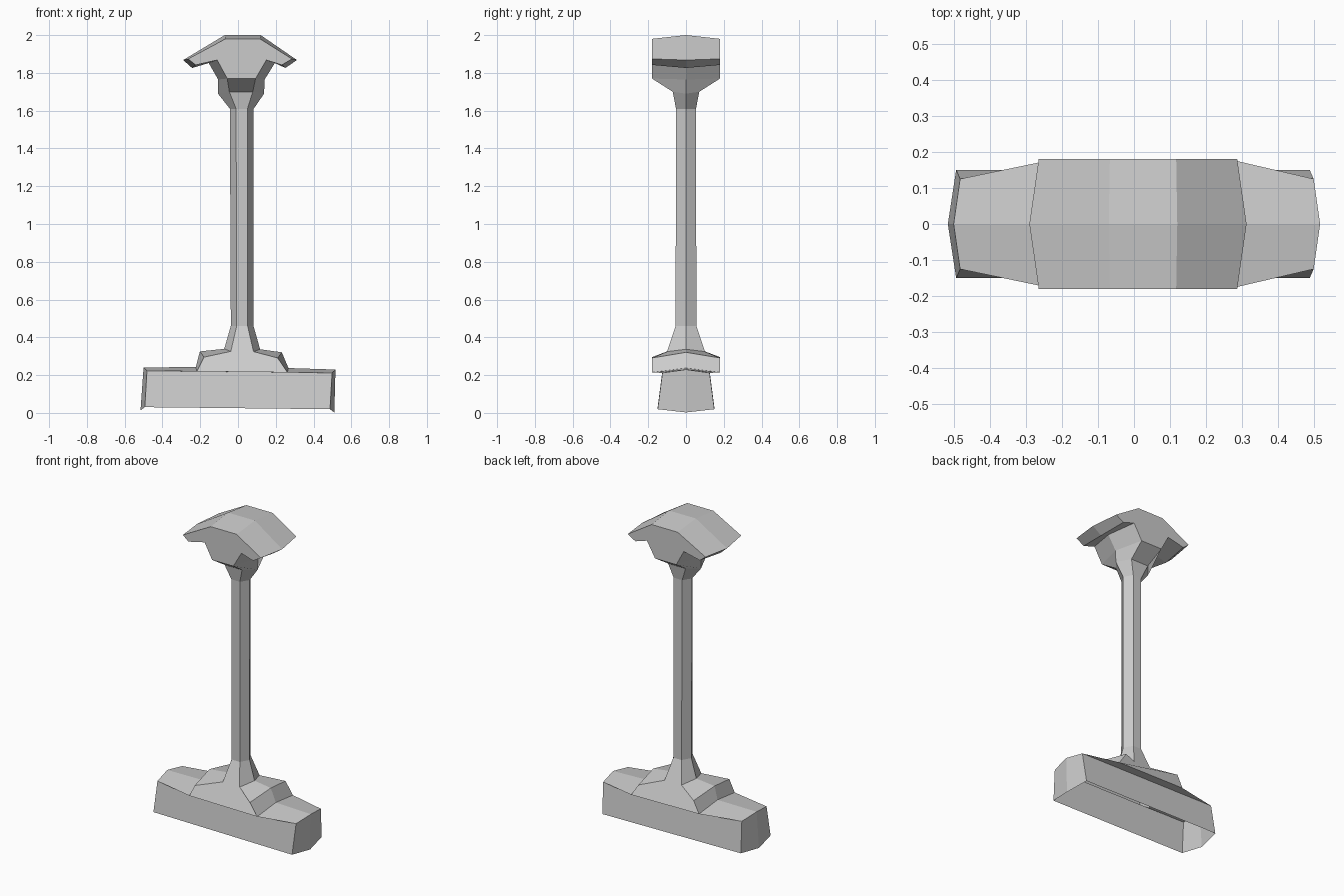
import bpy, bmesh

if "Cube" in bpy.data.objects:
    bpy.data.objects.remove(bpy.data.objects["Cube"])

# Levels from foot to top:
# (ridge half-width, ridge z, edge half-width, edge y, edge z, centre x)
LEVELS = [
    (.513, .008, .490, .150, .025, -.003),   # 0 foot bottom
    (.508, .235, .490, .125, .217, .008),    # 1 foot top
    (.245, .240, .240, .180, .217, .022),    # 2 step bottom
    (.217, .323, .195, .180, .293, .015),    # 3 step top
    (.095, .338, .060, .100, .325, .022),    # 4 flare
    (.060, .460, .029, .055, .460, .022),    # 5 pole bottom
    (.063, 1.61, .030, .053, 1.61, .020),    # 6 pole top
    (.122, 1.69, .062, .070, 1.70, .016),    # 7 neck
    (.123, 1.765, .075, .180, 1.77, .018),   # 8 neck block
    (.175, 1.852, .130, .180, 1.868, .020),  # 9 under the wing
    (.247, 1.826, .228, .180, 1.842, .004),  # 10 wing tip, lower
    (.301, 1.868, .275, .180, 1.874, .011),  # 11 wing tip, upper
    (.095, 2.00, .092, .180, 1.98, .025),    # 12 crown
]


def build(name, first, last, walls, closed_top=False):
    """walls: runs of levels, each run making one flat-shaded front/back face."""
    bm = bmesh.new()
    ridge, edge = {}, {}
    for i in range(first, last + 1):
        rw, rz, ew, ey, ez, c = LEVELS[i]
        tilt = .011 if rz < .4 else 0
        for s in (-1, 1):
            ridge[i, s] = bm.verts.new((c + s * rw, 0, rz - tilt * s * rw))
            for t in (-1, 1):
                edge[i, s, t] = bm.verts.new((c + s * ew, t * ey, ez - tilt * s * ew))
    for t in (-1, 1):
        # left and right sides
        for s in (-1, 1):
            for i in range(first, last):
                bm.faces.new((ridge[i, s], edge[i, s, t], edge[i + 1, s, t], ridge[i + 1, s]))
        # front and back walls
        for run in walls:
            bm.faces.new([edge[i, -1, t] for i in run] + [edge[i, 1, t] for i in reversed(run)])
        if closed_top:
            bm.faces.new((ridge[last, -1], ridge[last, 1], edge[last, 1, t], edge[last, -1, t]))
    bmesh.ops.recalc_face_normals(bm, faces=bm.faces)
    mesh = bpy.data.meshes.new(name)
    bm.to_mesh(mesh)
    bm.free()
    bpy.context.collection.objects.link(bpy.data.objects.new(name, mesh))


# Stepped foot, hollow underneath, with a flat eave between levels 1 and 2
build("foot", 0, 5, ((0, 1), (1, 2), (2, 3, 4, 5)))
# Six-sided pole
build("pole", 5, 6, ((5, 6),))
# Winged head
build("head", 6, 12, ((6, 7), (7, 8), (8, 9, 10, 11, 12)), closed_top=True)
